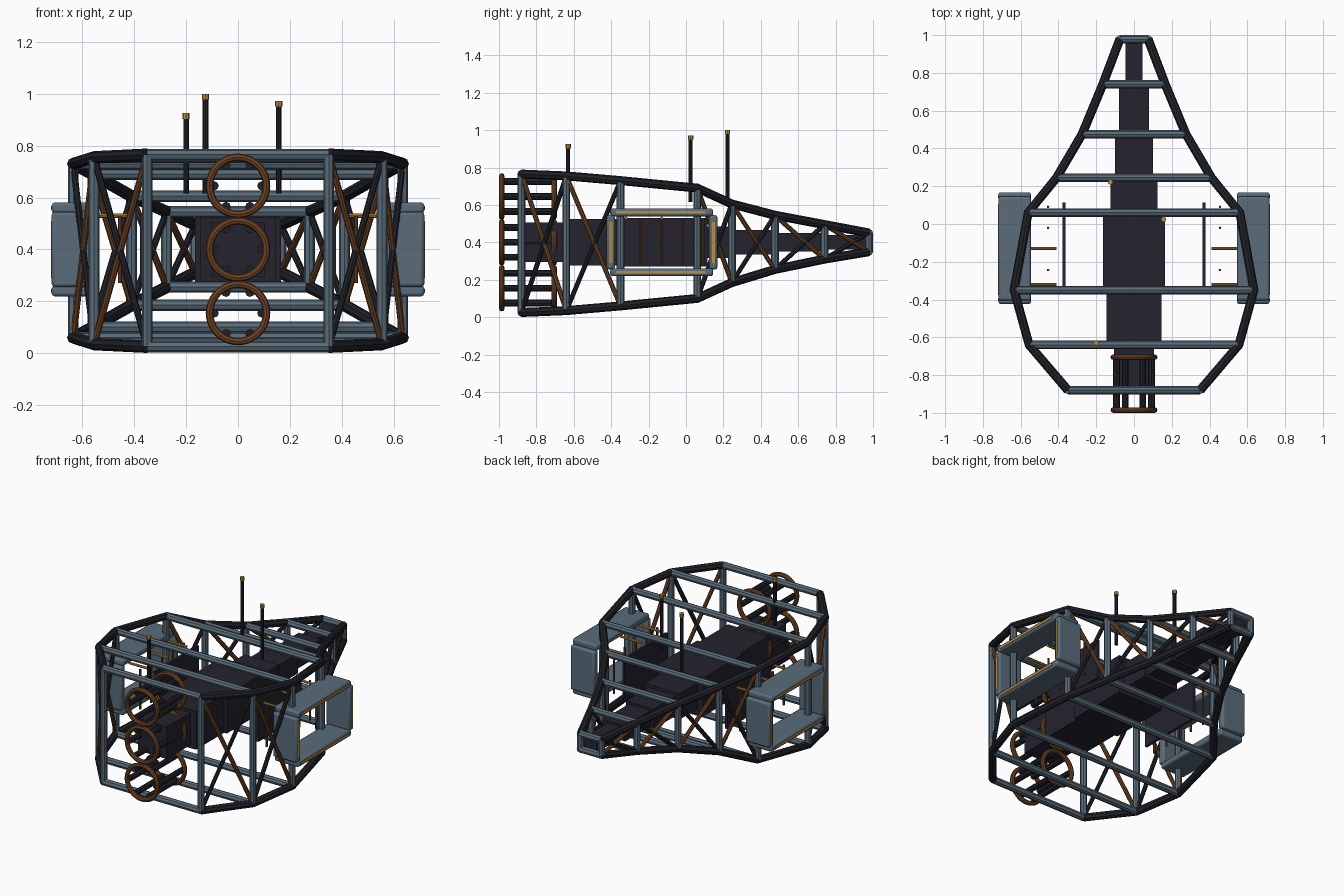
import bpy
from math import cos, sin, pi, radians

if "Cube" in bpy.data.objects:
    bpy.data.objects.remove(bpy.data.objects["Cube"])


def material(name, color):
    m = bpy.data.materials.new(name)
    m.use_nodes = True
    m.diffuse_color = (*color, 1)
    bsdf = m.node_tree.nodes["Principled BSDF"]
    bsdf.inputs["Base Color"].default_value = (*color, 1)
    return m


STEEL = material("blue grey steel", (0.10, 0.15, 0.195))
DARK = material("dark tube", (0.014, 0.015, 0.021))
HULL = material("dark violet hull", (0.018, 0.017, 0.028))
RUST = material("rust brown", (0.15, 0.055, 0.018))
GOLD = material("gold", (0.52, 0.27, 0.06))


def finish(obj, mat, smooth=True):
    obj.data.materials.clear()
    obj.data.materials.append(mat)
    if smooth:
        bpy.ops.object.select_all(action="DESELECT")
        obj.select_set(True)
        bpy.context.view_layer.objects.active = obj
        bpy.ops.object.shade_smooth_by_angle(angle=radians(40))
    return obj


def tubes(name, paths, radius, mat):
    """Round tubes swept along straight-sided paths, as one mesh."""
    curve = bpy.data.curves.new(name, "CURVE")
    curve.dimensions = "3D"
    curve.bevel_depth = radius
    curve.bevel_resolution = 2
    curve.use_fill_caps = True
    for path in paths:
        spline = curve.splines.new("POLY")
        spline.points.add(len(path) - 1)
        for point, co in zip(spline.points, path):
            point.co = (*co, 1)
    temp = bpy.data.objects.new(name + "_path", curve)
    bpy.context.collection.objects.link(temp)
    graph = bpy.context.evaluated_depsgraph_get()
    mesh = bpy.data.meshes.new_from_object(temp.evaluated_get(graph))
    bpy.data.objects.remove(temp)
    obj = bpy.data.objects.new(name, mesh)
    bpy.context.collection.objects.link(obj)
    return finish(obj, mat)


def box(name, x, y, z, mat, bevel=0):
    """Box from (min, max) pairs."""
    bpy.ops.mesh.primitive_cube_add(size=1, location=[sum(r) / 2 for r in (x, y, z)])
    obj = bpy.context.object
    obj.name = name
    obj.scale = [abs(r[1] - r[0]) for r in (x, y, z)]
    bpy.ops.object.transform_apply(location=False, rotation=False, scale=True)
    if bevel:
        mod = obj.modifiers.new("edge", "BEVEL")
        mod.width = bevel
        mod.segments = 2
    return finish(obj, mat, smooth=bool(bevel))


# Frame stations: y, half width, top z, bottom z
stations = [
    (-0.88, 0.35, 0.765, 0.025),
    (-0.64, 0.555, 0.755, 0.035),
    (-0.35, 0.635, 0.73, 0.06),
    (0.06, 0.56, 0.69, 0.10),
    (0.245, 0.41, 0.605, 0.185),
    (0.475, 0.275, 0.545, 0.255),
    (0.74, 0.165, 0.495, 0.31),
    (0.978, 0.075, 0.45, 0.35),
]


def node(i, side, top):
    y, w, hi, lo = stations[i]
    return (side * w, y, hi if top else lo)


# Four longerons
count = len(stations)
tubes("longerons", [[node(i, s, t) for i in range(count)]
                    for s in (-1, 1) for t in (0, 1)], 0.024, DARK)

# Cross bars and uprights at every station
tubes("cross_bars", [[node(i, -1, t), node(i, 1, t)]
                     for i in range(count) for t in (0, 1)], 0.022, STEEL)
tubes("uprights", [[node(i, s, 0), node(i, s, 1)]
                   for i in range(count) for s in (-1, 1)], 0.021, STEEL)

# Crossed side braces, leaving the pod bay open
bays = [i for i in range(count - 1) if i != 2]
tubes("falling_braces", [[node(i, s, 1), node(i + 1, s, 0)]
                         for i in bays for s in (-1, 1)], 0.013, RUST)
tubes("rising_braces", [[node(i, s, 0), node(i + 1, s, 1)]
                        for i in bays for s in (-1, 1)], 0.013, DARK)

# Stepped central spine: half width and half height in each bay
sections = [(0.105, 0.105), (0.145, 0.125), (0.165, 0.125), (0.125, 0.085),
            (0.10, 0.065), (0.08, 0.05), (0.045, 0.038)]
for i, (w, h) in enumerate(sections):
    box(f"spine_section_{i + 1}", (-w, w), (stations[i][0], stations[i + 1][0]),
        (0.4 - h, 0.4 + h), HULL)

# Three ring cages at the front
for label, z in (("lower", 0.155), ("middle", 0.4), ("upper", 0.645)):
    for end, y in (("front", -0.985), ("rear", -0.705)):
        bpy.ops.mesh.primitive_torus_add(
            location=(0, y, z), rotation=(pi / 2, 0, 0), major_radius=0.11,
            minor_radius=0.0145, major_segments=32, minor_segments=8)
        bpy.context.object.name = f"{label}_{end}_ring"
        finish(bpy.context.object, RUST)
    angles = [k * pi / 3 for k in range(6)]
    tubes(f"{label}_cage_rods",
          [[(0.092 * cos(a), y, z + 0.092 * sin(a)) for y in (-0.985, -0.705)]
           for a in angles], 0.018, DARK)

# Side pods: open rectangular ducts with gold edge strips
for side, label in ((1, "left"), (-1, "right")):
    span = (side * 0.545, side * 0.718)
    strip = (side * 0.55, side * 0.721)
    for part, z in (("top", 0.56), ("bottom", 0.24)):
        box(f"{label}_pod_{part}", span, (-0.405, 0.145), (z - 0.021, z + 0.021),
            STEEL, 0.012)
        box(f"{label}_pod_{part}_strip", strip, (-0.375, 0.105),
            (z - 0.007, z + 0.007), GOLD)
    for part, y in (("front", -0.402), ("rear", 0.146)):
        box(f"{label}_pod_{part}", span, (y - 0.022, y + 0.022), (0.255, 0.545),
            STEEL, 0.012)
        box(f"{label}_pod_{part}_strip", strip, (y - 0.008, y + 0.008),
            (0.29, 0.51), GOLD)

    # Inner panel with rods and gold struts
    box(f"{label}_inner_panel", (side * 0.362, side * 0.378), (-0.33, 0.115),
        (0.27, 0.53), HULL)
    tubes(f"{label}_panel_rods",
          [[(side * 0.455, -0.355 + 0.1115 * k, z) for z in (0.27, 0.53)]
           for k in range(5)], 0.007, RUST)
    tubes(f"{label}_pod_struts",
          [[(side * x, y, 0.53) for x in (0.41, 0.56)]
           for y in (-0.32, -0.13, 0.06)], 0.008, GOLD)

# Masts with gold tips
for i, (x, y, top) in enumerate([(-0.2, -0.63, 0.925), (0.157, 0.025, 0.972),
                                 (-0.125, 0.222, 1.0)]):
    tubes(f"mast_{i + 1}", [[(x, y, 0.615), (x, y, top - 0.015)]], 0.011, DARK)
    tubes(f"mast_tip_{i + 1}", [[(x, y, top - 0.022), (x, y, top)]], 0.014, GOLD)
